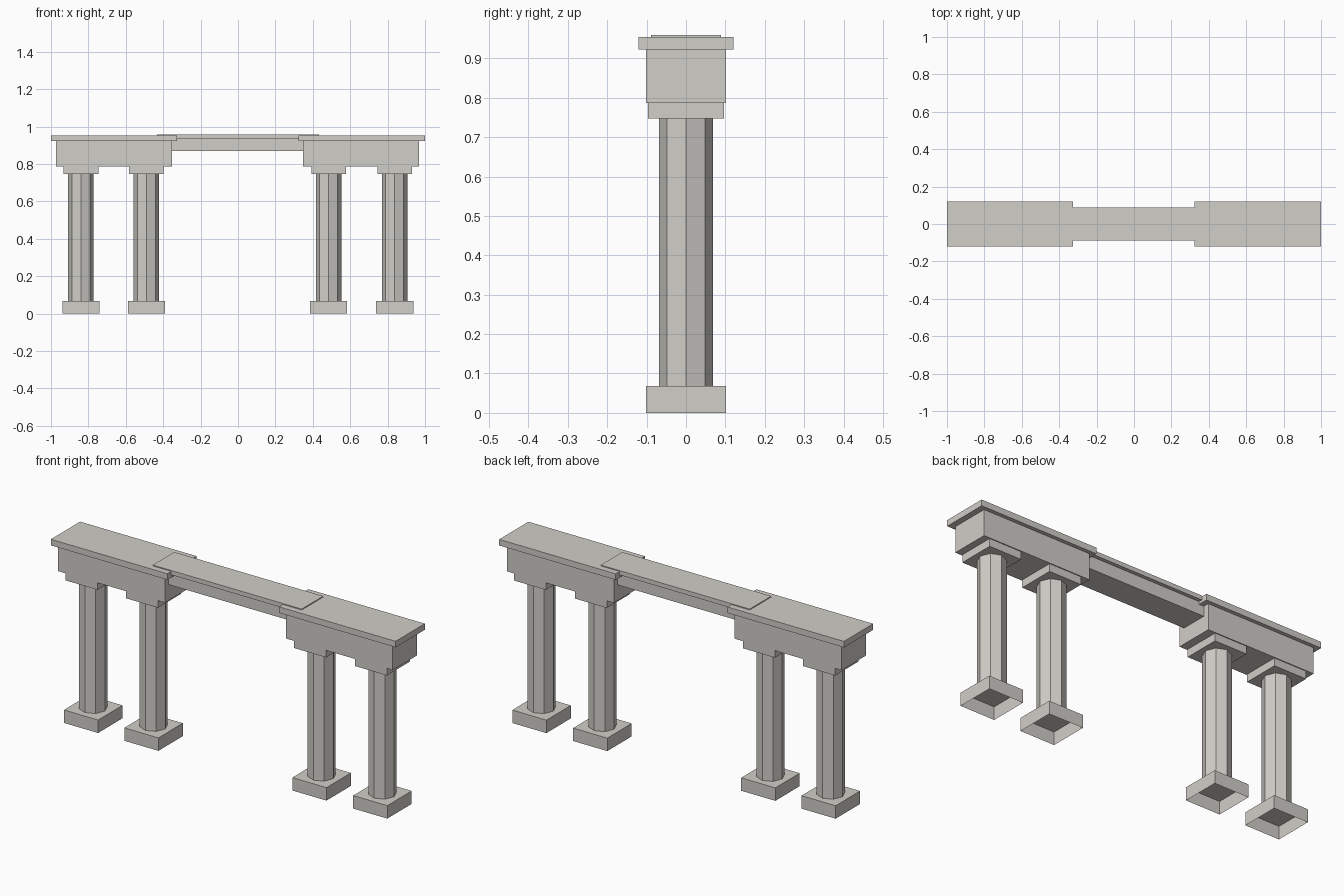
import bpy
import bmesh
import math

cube = bpy.data.objects.get("Cube")
if cube:
    bpy.data.objects.remove(cube, do_unlink=True)

# One pale stone colour for everything
stone = bpy.data.materials.new("pale_stone")
stone.use_nodes = True
colour = (0.64, 0.62, 0.58, 1.0)
stone.diffuse_color = colour
stone.node_tree.nodes["Principled BSDF"].inputs["Base Color"].default_value = colour


def finish(name, bm, location):
    mesh = bpy.data.meshes.new(name)
    bm.to_mesh(mesh)
    bm.free()
    mesh.materials.append(stone)
    obj = bpy.data.objects.new(name, mesh)
    obj.location = location
    bpy.context.collection.objects.link(obj)
    return obj


def block(name, x, half_x, half_y, z0, z1, open_bottom=False):
    bm = bmesh.new()
    bmesh.ops.create_cube(bm, size=2)
    bmesh.ops.scale(bm, vec=(half_x, half_y, (z1 - z0) / 2), verts=bm.verts)
    if open_bottom:
        under = [f for f in bm.faces if f.normal.z < -0.5]
        bmesh.ops.delete(bm, geom=under, context='FACES_ONLY')
    return finish(name, bm, (x, 0, (z0 + z1) / 2))


def octagon_shaft(name, x, radius, z0, z1):
    bm = bmesh.new()
    bmesh.ops.create_cone(bm, cap_ends=True, segments=8, radius1=radius,
                          radius2=radius, depth=z1 - z0)
    # Put a corner on each axis
    first = next(iter(bm.verts))
    turn = -math.atan2(first.co.y, first.co.x)
    for v in bm.verts:
        px, py = v.co.x, v.co.y
        v.co.x = px * math.cos(turn) - py * math.sin(turn)
        v.co.y = px * math.sin(turn) + py * math.cos(turn)
    return finish(name, bm, (x, 0, (z0 + z1) / 2))


# Four pillars: hollow footing, octagonal shaft, square capital
pillars = {"right_outer": -0.84, "right_inner": -0.49,
           "left_inner": 0.485, "left_outer": 0.838}
for side, x in pillars.items():
    block(side + "_footing", x, 0.099, 0.101, 0.0, 0.068, open_bottom=True)
    octagon_shaft(side + "_shaft", x, 0.068, 0.068, 0.747)
    block(side + "_capital", x, 0.093, 0.096, 0.747, 0.787)

# End lintels, each with an overhanging slab
for side, x, slab_x in (("right", -0.663, -0.663), ("left", 0.658, 0.661)):
    block(side + "_lintel", x, 0.31, 0.101, 0.787, 0.922)
    block(side + "_slab", slab_x, 0.338, 0.121, 0.922, 0.954)

# Middle span and the plate lapping over both slabs
block("span_beam", 0, 0.36, 0.07, 0.87, 0.936)
block("span_plate", 0, 0.432, 0.089, 0.936, 0.959)
